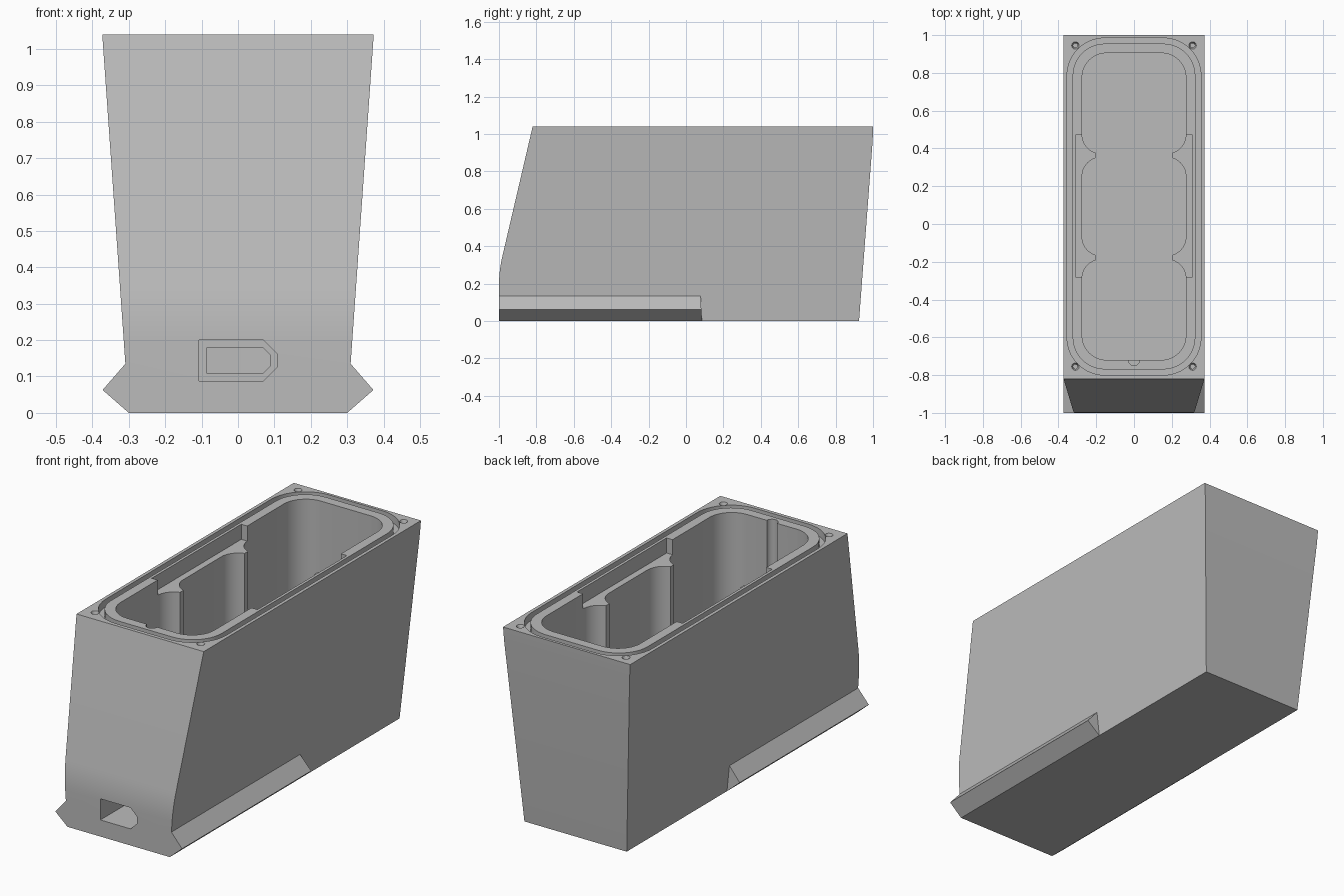
import bpy, bmesh, math
from mathutils import Vector

if "Cube" in bpy.data.objects:
    bpy.data.objects.remove(bpy.data.objects["Cube"])

TOP = 1.04
grey = bpy.data.materials.new("mid grey")
grey.diffuse_color = (0.5, 0.5, 0.5, 1)
grey.use_nodes = True
grey.node_tree.nodes["Principled BSDF"].inputs["Base Color"].default_value = grey.diffuse_color


def loft(name, *rings):
    """Closed solid through rings of matching 3D points."""
    bm = bmesh.new()
    loops = [[bm.verts.new(p) for p in r] for r in rings]
    n = len(loops[0])
    for a, b in zip(loops, loops[1:]):
        for i in range(n):
            j = (i + 1) % n
            bm.faces.new((a[i], a[j], b[j], b[i]))
    bm.faces.new(loops[0][::-1])
    bm.faces.new(loops[-1])
    bmesh.ops.recalc_face_normals(bm, faces=bm.faces)
    me = bpy.data.meshes.new(name)
    bm.to_mesh(me)
    bm.free()
    me.materials.append(grey)
    ob = bpy.data.objects.new(name, me)
    bpy.context.collection.objects.link(ob)
    return ob


def prism(name, outline, z0, z1):
    return loft(name, [(x, y, z0) for x, y in outline], [(x, y, z1) for x, y in outline])


def arc(cx, cy, r, a0, a1, n=10):
    return [(cx + r * math.cos(math.radians(a0 + (a1 - a0) * i / n)),
             cy + r * math.sin(math.radians(a0 + (a1 - a0) * i / n))) for i in range(n + 1)]


def rounded(hx, y0, y1, r):
    """Rounded rectangle, counter-clockwise from the lower right corner."""
    return (arc(hx - r, y0 + r, r, -90, 0) + arc(hx - r, y1 - r, r, 0, 90)
            + arc(r - hx, y1 - r, r, 90, 180) + arc(r - hx, y0 + r, r, 180, 270))


def combine(body, tool, op):
    mod = body.modifiers.new(op, 'BOOLEAN')
    mod.object, mod.operation, mod.solver = tool, op, 'EXACT'
    dg = bpy.context.evaluated_depsgraph_get()
    me = bpy.data.meshes.new_from_object(body.evaluated_get(dg))
    body.modifiers.clear()
    body.data = me
    bpy.data.objects.remove(tool)


# Tapered housing: side profile widened with height
front = []
p0, p1, p2 = Vector((-1, 0.19)), Vector((-1, 0.27)), Vector((-0.981, 0.35))
for i in range(7):
    t = i / 6
    front.append(tuple(p0 * (1 - t) ** 2 + p1 * 2 * t * (1 - t) + p2 * t * t))
profile = [(0.925, 0), (-1, 0)] + front + [(-0.82, TOP), (1, TOP), (0.998, 0.965)]


def half(z):
    return 0.30 + 0.073 * z / TOP


housing = loft("housing", [(-half(z), y, z) for y, z in profile],
               [(half(z), y, z) for y, z in profile])

# Side rails along the front half of the base
for s in (-1, 1):
    sect = [(0.25, 0), (0.30, 0), (0.372, 0.063), (half(0.135), 0.135), (0.25, 0.135)]
    rail = loft("rail", [(s * x, -1, z) for x, z in sect],
                [(s * x, 0.085 - 0.05 * z, z) for x, z in sect])
    combine(housing, rail, 'UNION')

# Main cavity with two pairs of pointed wall ribs
right = []
for c in (-0.178, 0.363):
    right += arc(0.175, c - 0.11, 0.1, 0, 72.5, 8) + arc(0.175, c + 0.11, 0.1, -72.5, 0, 8)
base = rounded(0.275, -0.72, 0.905, 0.13)
left = [(-x, y) for x, y in reversed(right)]
outline = base[:11] + right + base[11:33] + left + base[33:]
combine(housing, prism("cavity", outline, 0.04, 1.2), 'DIFFERENCE')

# Recess above the ribs
box = [(-0.31, -0.28), (0.31, -0.28), (0.31, 0.47), (-0.31, 0.47)]
combine(housing, prism("recess", box, 0.96, 1.2), 'DIFFERENCE')

# Cable channel in the front wall
combine(housing, prism("channel", arc(0, -0.72, 0.03, 0, 345, 23), 0.09, 1.2), 'DIFFERENCE')

# Seal groove around the rim
groove = prism("groove", rounded(0.355, -0.80, 0.985, 0.2), TOP - 0.04, 1.2)
core = prism("core", rounded(0.325, -0.77, 0.955, 0.17), 0.8, 1.4)
combine(groove, core, 'DIFFERENCE')
combine(housing, groove, 'DIFFERENCE')

# Tapered screw holes at the rim corners
for x in (-0.31, 0.31):
    for y in (-0.755, 0.945):
        rings = [[(px, py, z) for px, py in arc(x, y, r, 0, 337.5, 15)]
                 for r, z in ((0.012, 0.9), (0.012, 1.02), (0.02, TOP), (0.02, 1.2))]
        combine(housing, loft("screw_hole", *rings), 'DIFFERENCE')


# Stepped port in the front, pointed at one end
def port(x0, x1, z0, z1, c, ya, yb):
    pts = [(x0, z0), (x1 - c, z0), (x1, z0 + c), (x1, z1 - c), (x1 - c, z1), (x0, z1)]
    return loft("port", [(x, ya, z) for x, z in pts], [(x, yb, z) for x, z in pts])


combine(housing, port(-0.107, 0.107, 0.088, 0.2, 0.037, -1.1, -0.8), 'DIFFERENCE')
combine(housing, port(-0.085, 0.088, 0.108, 0.18, 0.02, -0.9, -0.6), 'DIFFERENCE')

# Clean flat regions and shade
bm = bmesh.new()
bm.from_mesh(housing.data)
bmesh.ops.remove_doubles(bm, verts=bm.verts, dist=0.0001)
bmesh.ops.dissolve_limit(bm, angle_limit=0.002, verts=bm.verts, edges=bm.edges)
bm.to_mesh(housing.data)
bm.free()
bpy.context.view_layer.objects.active = housing
housing.select_set(True)
bpy.ops.object.shade_smooth_by_angle(angle=math.radians(25))
